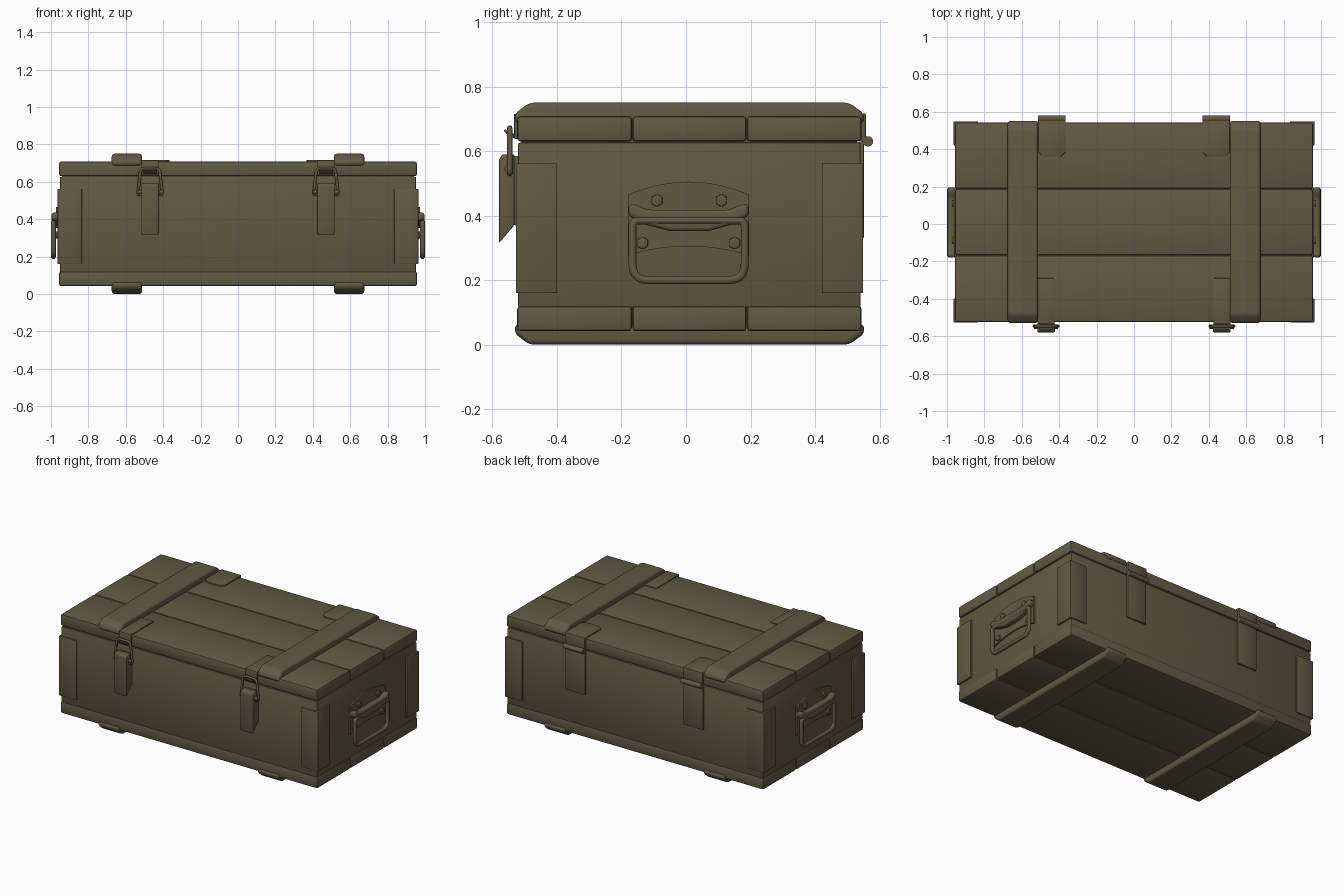
import bpy, bmesh, math
from mathutils import Vector

if "Cube" in bpy.data.objects:
    bpy.data.objects.remove(bpy.data.objects["Cube"])

olive = bpy.data.materials.new("olive drab paint")
olive.diffuse_color = (0.122, 0.102, 0.058, 1)
olive.use_nodes = True
olive.node_tree.nodes["Principled BSDF"].inputs["Base Color"].default_value = olive.diffuse_color
CY = 0.01                                   # box is slightly off centre in depth


def finish(ob, bevel=0.0, seg=2):
    ob.data.materials.append(olive)
    if bevel:
        m = ob.modifiers.new("bevel", 'BEVEL')
        m.width, m.segments, m.limit_method = bevel, seg, 'ANGLE'
        m.angle_limit = math.radians(25)
    bpy.ops.object.select_all(action='DESELECT')
    bpy.context.view_layer.objects.active = ob
    ob.select_set(True)
    bpy.ops.object.convert(target='MESH')
    bpy.ops.object.shade_smooth_by_angle(angle=math.radians(40))
    return ob


def prism(name, pts, axis, a, b, bevel=0.0, seg=2):
    """Extrude a 2D outline along an axis: x uses (y,z), y uses (x,z), z uses (x,y)."""
    def at(p, t):
        return {'x': (t, p[0], p[1]), 'y': (p[0], t, p[1]), 'z': (p[0], p[1], t)}[axis]
    bm = bmesh.new()
    lo = [bm.verts.new(at(p, a)) for p in pts]
    hi = [bm.verts.new(at(p, b)) for p in pts]
    bm.faces.new(lo)
    bm.faces.new(hi)
    n = len(pts)
    for i in range(n):
        j = (i + 1) % n
        bm.faces.new((lo[i], lo[j], hi[j], hi[i]))
    bmesh.ops.recalc_face_normals(bm, faces=bm.faces)
    me = bpy.data.meshes.new(name)
    bm.to_mesh(me)
    bm.free()
    ob = bpy.data.objects.new(name, me)
    bpy.context.collection.objects.link(ob)
    return finish(ob, bevel, seg)


def box(name, x0, x1, y0, y1, z0, z1, bevel=0.0, seg=2):
    return prism(name, [(x0, y0), (x1, y0), (x1, y1), (x0, y1)], 'z', z0, z1, bevel, seg)


def rod(name, p, q, r, sides=16, bevel=0.0):
    d = Vector(q) - Vector(p)
    bpy.ops.mesh.primitive_cylinder_add(vertices=sides, radius=r, depth=d.length,
                                        location=(Vector(p) + Vector(q)) / 2,
                                        rotation=d.to_track_quat('Z', 'Y').to_euler())
    ob = bpy.context.object
    ob.name = name
    return finish(ob, bevel)


def rounded(corners, radii, n=5):
    """Round the corners of a closed 3D path."""
    out = []
    for i, c in enumerate(corners):
        c = Vector(c)
        u = (Vector(corners[i - 1]) - c).normalized() * radii[i]
        v = (Vector(corners[(i + 1) % len(corners)]) - c).normalized() * radii[i]
        for k in range(n + 1):
            t = k / n
            out.append(c + u * (1 - t) ** 2 + v * t ** 2)
    return out


def wire(name, pts, r):
    cu = bpy.data.curves.new(name, 'CURVE')
    cu.dimensions, cu.bevel_depth, cu.bevel_resolution = '3D', r, 3
    sp = cu.splines.new('POLY')
    sp.points.add(len(pts) - 1)
    for p, c in zip(sp.points, pts):
        p.co = (*c, 1)
    sp.use_cyclic_u = True
    ob = bpy.data.objects.new(name, cu)
    bpy.context.collection.objects.link(ob)
    return finish(ob)


# Main body and the planks of lid and base
box("body", -0.952, 0.952, -0.52, 0.541, 0.115, 0.626, 0.006)
box("inner_core", -0.94, 0.94, -0.51, 0.53, 0.06, 0.69)
seams = [-0.524, -0.167, 0.188, 0.545]
for i in range(3):
    y0, y1 = seams[i] + 0.001, seams[i + 1] - 0.001
    box("lid_plank", -0.956, 0.956, y0, y1, 0.63, 0.708, 0.010)
    box("base_plank", -0.956, 0.956, y0, y1, 0.042, 0.120, 0.010)

# Rounded battens across the lid and under the base
half = [(-0.53, 0.685), (-0.53, 0.716), (-0.485, 0.75), (0.505, 0.75), (0.552, 0.716), (0.552, 0.685)]
for s in (-1, 1):
    a, b = sorted((s * 0.513, s * 0.675))
    prism("lid_batten", half, 'x', a, b, 0.022, 4)
    prism("base_batten", [(y, 0.75 - z) for y, z in half], 'x', a, b, 0.022, 4)

# Corner plates wrapping the four upright edges
for s in (-1, 1):
    for ye, d in ((-0.527, 1), (0.549, -1)):
        xo, t = 0.964, 0.014
        pts = [(0.835, ye), (xo, ye), (xo, ye + d * 0.128), (xo - t, ye + d * 0.128),
               (xo - t, ye + d * t), (0.835, ye + d * t)]
        prism("corner_plate", [(s * x, y) for x, y in pts], 'z', 0.16, 0.562, 0.003)

# Carrying handles on both ends
for s in (-1, 1):
    w, c = 0.187, 0.008
    ts = [-1 + k / 8 for k in range(17)]
    outline = [(c + w * t, 0.505 - 0.04 * t * t) for t in ts]
    outline += [(c - w * t, 0.305 - 0.028 * t * t) for t in ts]
    a, b = sorted((s * 0.94, s * 0.962))
    prism("handle_plate", outline, 'x', a, b)
    for y, z in ((-0.135, 0.315), (0.15, 0.315), (-0.09, 0.447), (0.11, 0.447)):
        rod("handle_bolt", (s * 0.955, y, z), (s * 0.974, y, z), 0.02, 6, 0.003)
    # folded housing that holds the bail, with flared ends
    housing = [(-0.178, 0.435), (-0.155, 0.435), (-0.12, 0.418), (0.136, 0.418), (0.171, 0.435),
               (0.194, 0.435), (0.194, 0.40), (0.15, 0.375), (0.07, 0.352), (-0.05, 0.352),
               (-0.134, 0.375), (-0.178, 0.40)]
    a, b = sorted((s * 0.955, s * 0.996))
    prism("handle_housing", housing, 'x', a, b, 0.014, 3)
    x = s * 0.987
    ring = rounded([(x, -0.166, 0.385), (x, -0.166, 0.2), (x, 0.182, 0.2), (x, 0.182, 0.385)],
                   (0.02, 0.05, 0.05, 0.02))
    wire("handle_bail", ring, 0.013)

# Toggle latches on the front
for s in (-1, 1):
    m = s * 0.47
    box("latch_lid_plate", m - 0.046, m + 0.046, -0.528, -0.29, 0.70, 0.715, 0.003)
    box("latch_catch", m - 0.046, m + 0.046, -0.533, -0.515, 0.638, 0.715, 0.003)
    prism("latch_hook", [(-0.53, 0.64), (-0.545, 0.643), (-0.565, 0.662), (-0.561, 0.668),
                         (-0.543, 0.655), (-0.53, 0.655)], 'x', m - 0.035, m + 0.035)
    box("latch_base_plate", m - 0.046, m + 0.046, -0.533, -0.515, 0.37, 0.585, 0.003)
    prism("latch_lever", [(-0.532, 0.37), (-0.579, 0.315), (-0.579, 0.575), (-0.568, 0.59),
                          (-0.532, 0.59)], 'x', m - 0.047, m + 0.047, 0.004)
    rod("latch_pivot", (m - 0.065, -0.55, 0.545), (m + 0.065, -0.55, 0.545), 0.012)
    y = -0.546
    loop = rounded([(m - 0.066, y, 0.53), (m + 0.066, y, 0.53), (m + 0.05, y, 0.672), (m - 0.05, y, 0.672)],
                   (0.015, 0.015, 0.025, 0.025))
    wire("latch_loop", loop, 0.008)

# Hinges on the back
for s in (-1, 1):
    x0, x1 = sorted((s * 0.365, s * 0.512))
    k = 0.025
    prism("hinge_lid_leaf", [(x0, 0.555), (x0, 0.36 + k), (x0 + k, 0.36), (x1 - k, 0.36),
                             (x1, 0.36 + k), (x1, 0.555)], 'z', 0.70, 0.717, 0.003)
    box("hinge_lid_side", x0, x1, 0.54, 0.557, 0.63, 0.717, 0.004)
    box("hinge_body_leaf", x0, x1, 0.535, 0.551, 0.33, 0.63, 0.003)
    rod("hinge_barrel", (x0, 0.564, 0.63), (x1, 0.564, 0.63), 0.016)
